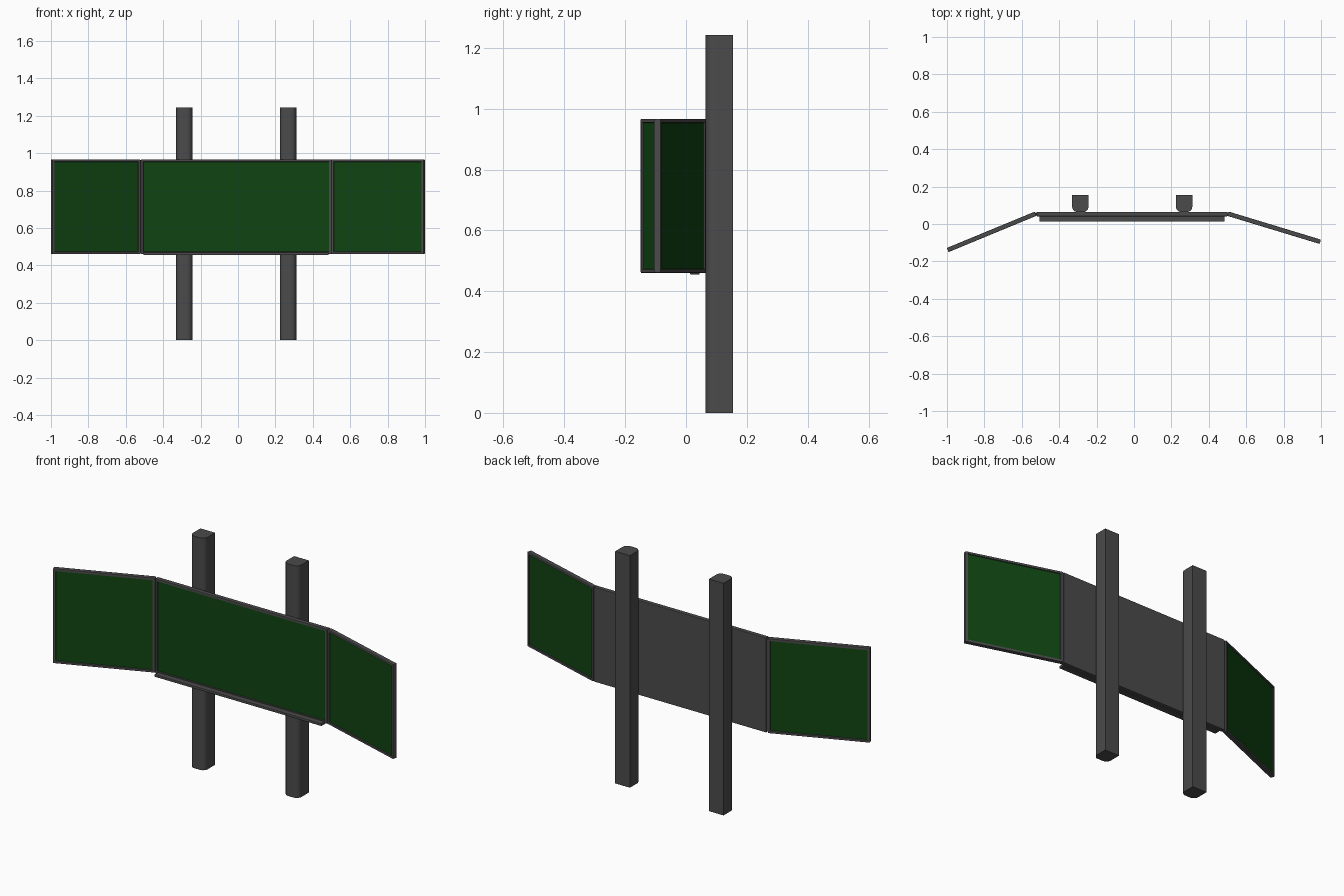
import bpy, bmesh, math
from mathutils import Matrix, Vector

if "Cube" in bpy.data.objects:
    bpy.data.objects.remove(bpy.data.objects["Cube"])


def material(name, rgb):
    m = bpy.data.materials.new(name)
    m.diffuse_color = (*rgb, 1)
    m.use_nodes = True
    m.node_tree.nodes["Principled BSDF"].inputs["Base Color"].default_value = m.diffuse_color
    return m


GREY = material("dark grey metal", (0.07, 0.07, 0.07))
GREEN = material("board green", (0.005, 0.058, 0.006))
Z0, Z1 = 0.46, 0.967   # bottom and top of the boards


def finish(bm, name):
    bmesh.ops.recalc_face_normals(bm, faces=bm.faces)
    me = bpy.data.meshes.new(name)
    bm.to_mesh(me)
    bm.free()
    me.materials.append(GREY)
    me.materials.append(GREEN)
    ob = bpy.data.objects.new(name, me)
    bpy.context.collection.objects.link(ob)
    return ob


def box(size, bevel):
    bm = bmesh.new()
    bmesh.ops.create_cube(bm, size=1)
    bmesh.ops.scale(bm, vec=size, verts=bm.verts)
    bmesh.ops.bevel(bm, geom=bm.edges[:], offset=bevel, segments=2,
                    profile=0.5, affect='EDGES')
    bm.normal_update()
    return bm


def board(name, p, q, thick, sides):
    """Framed board between two plan points, with recessed green on given sides."""
    p, q = Vector((*p, 0)), Vector((*q, 0))
    d = q - p
    bm = box((d.length, thick, Z1 - Z0), 0.003)
    for s in sides:
        bm.normal_update()
        face = max((f for f in bm.faces if f.normal.y * s > 0.9),
                   key=lambda f: f.calc_area())
        bmesh.ops.inset_individual(bm, faces=[face], thickness=0.013)
        bmesh.ops.inset_individual(bm, faces=[face], thickness=0.002, depth=-0.005)
        face.material_index = 1
    bm.transform(Matrix.Translation((p + q) / 2 + Vector((0, 0, (Z0 + Z1) / 2)))
                 @ Matrix.Rotation(math.atan2(d.y, d.x), 4, 'Z'))
    return finish(bm, name)


# Centre board (green in front only) and two swung wings (green on both sides)
board("centre_board", (-0.52, 0.053), (0.50, 0.053), 0.024, [-1])
board("left_wing", (-0.996, -0.139), (-0.526, 0.055), 0.024, [-1, 1])
board("right_wing", (0.502, 0.055), (0.996, -0.095), 0.024, [-1, 1])

# Chalk tray along the bottom of the centre board
bm = box((0.99, 0.032, 0.014), 0.003)
bm.transform(Matrix.Translation((-0.01, 0.029, 0.462)))
finish(bm, "chalk_tray")

# Hinge pins between the boards
for name, x in (("left_hinge", -0.523), ("right_hinge", 0.501)):
    bm = bmesh.new()
    bmesh.ops.create_cone(bm, cap_ends=True, segments=12, radius1=0.007,
                          radius2=0.007, depth=Z1 - Z0 - 0.01)
    bm.transform(Matrix.Translation((x, 0.054, (Z0 + Z1) / 2)))
    finish(bm, name)

# Posts: square at the back, rounded front corners
W, FRONT, BACK, R = 0.0435, 0.064, 0.154, 0.028
right = [(W, BACK)] + [(W - R + R * math.cos(a), FRONT + R - R * math.sin(a))
                       for a in (i * math.pi / 12 for i in range(7))]
profile = right + [(-x, y) for x, y in reversed(right)]
for name, cx in (("left_post", -0.287), ("right_post", 0.268)):
    bm = bmesh.new()
    base = bm.faces.new([bm.verts.new((cx + x, y, 0)) for x, y in profile])
    ext = bmesh.ops.extrude_face_region(bm, geom=[base], use_keep_orig=True)
    bmesh.ops.translate(bm, vec=(0, 0, 1.243),
                        verts=[v for v in ext["geom"] if isinstance(v, bmesh.types.BMVert)])
    ob = finish(bm, name)
    bpy.ops.object.select_all(action='DESELECT')
    ob.select_set(True)
    bpy.context.view_layer.objects.active = ob
    bpy.ops.object.shade_smooth_by_angle(angle=math.radians(30))
